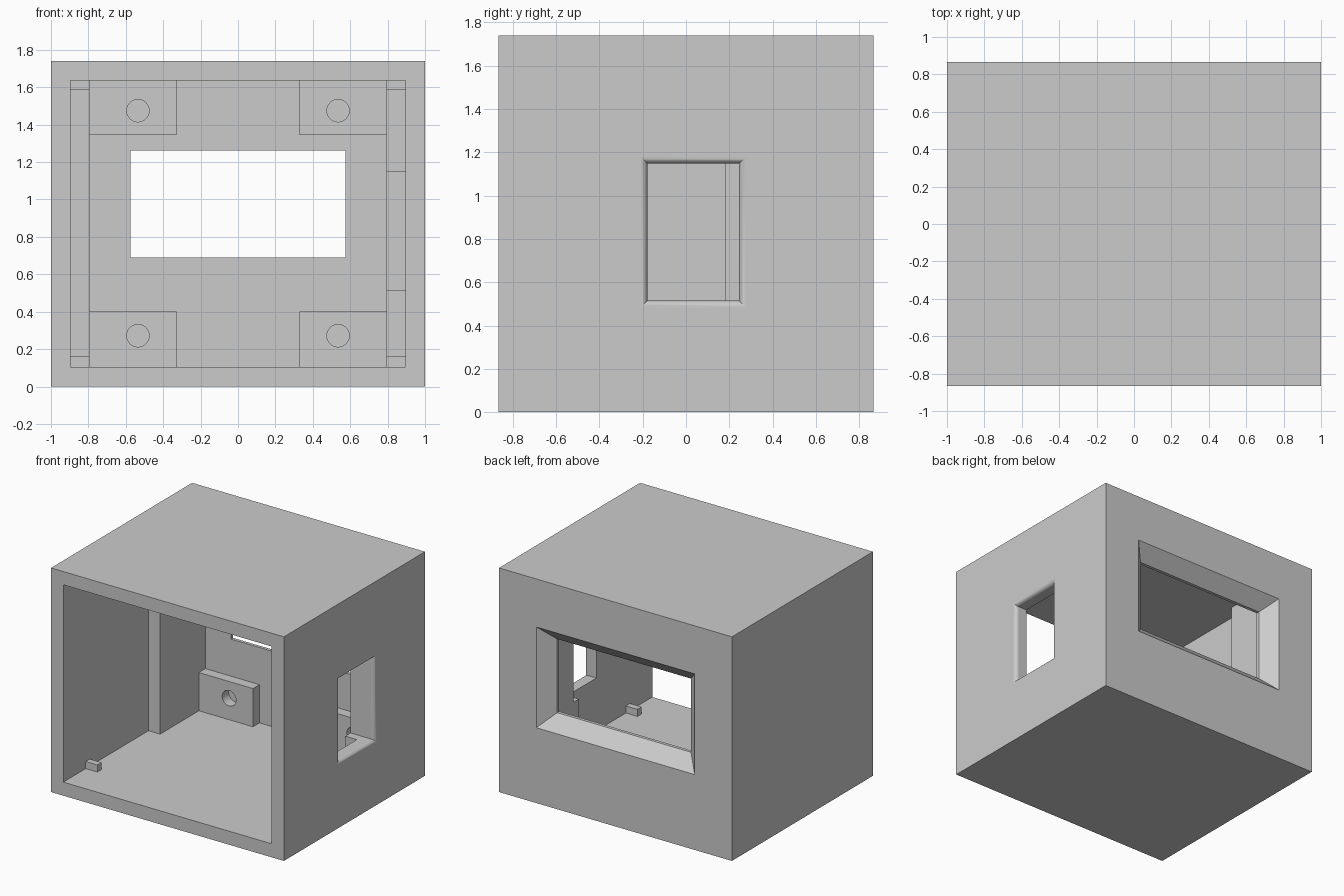
import bpy, bmesh, math
from mathutils import Matrix

if "Cube" in bpy.data.objects:
    bpy.data.objects.remove(bpy.data.objects["Cube"])

grey = bpy.data.materials.new("plain_grey")
grey.use_nodes = True
grey.diffuse_color = (0.6, 0.6, 0.6, 1)
grey.node_tree.nodes["Principled BSDF"].inputs["Base Color"].default_value = (0.6, 0.6, 0.6, 1)

HALF_Y, TOP = 0.865, 1.74
FLOOR, CEILING = 0.105, 1.637      # inside heights
WIDE, NARROW = 0.895, 0.795        # inside half widths, front and rear
STEP_Y, BACK_Y = 0.18, 0.735       # where the walls thicken, inner back wall


def make_object(name, bm):
    bmesh.ops.recalc_face_normals(bm, faces=bm.faces)
    mesh = bpy.data.meshes.new(name)
    bm.to_mesh(mesh)
    bm.free()
    mesh.materials.append(grey)
    obj = bpy.data.objects.new(name, mesh)
    bpy.context.collection.objects.link(obj)
    return obj


def box(name, x0, x1, y0, y1, z0, z1):
    bm = bmesh.new()
    bmesh.ops.create_cube(bm, size=1)
    for v in bm.verts:
        v.co.x = x1 if v.co.x > 0 else x0
        v.co.y = y1 if v.co.y > 0 else y0
        v.co.z = z1 if v.co.z > 0 else z0
    return make_object(name, bm)


def window_cutter(name, axis, a0, a1, z0, z1, profile):
    """Rectangular tunnel along an axis; profile lists (depth, widening)."""
    bm = bmesh.new()
    rings = []
    for depth, grow in profile:
        ring = []
        for a, z in ((a0 - grow, z0 - grow), (a1 + grow, z0 - grow),
                     (a1 + grow, z1 + grow), (a0 - grow, z1 + grow)):
            ring.append(bm.verts.new((depth, a, z) if axis == "x" else (a, depth, z)))
        rings.append(ring)
    for r, s in zip(rings, rings[1:]):
        for i in range(4):
            j = (i + 1) % 4
            bm.faces.new((r[i], r[j], s[j], s[i]))
    bm.faces.new(rings[0])
    bm.faces.new(rings[-1])
    return make_object(name, bm)


def cylinder_y(name, x, y, z, radius, length):
    bm = bmesh.new()
    bmesh.ops.create_cone(bm, cap_ends=True, segments=32, radius1=radius,
                          radius2=radius, depth=length)
    bmesh.ops.rotate(bm, verts=bm.verts, matrix=Matrix.Rotation(math.pi / 2, 3, "X"))
    bmesh.ops.translate(bm, verts=bm.verts, vec=(x, y, z))
    return make_object(name, bm)


def cut(obj, cutters):
    for c in cutters:
        c.hide_render = True
        mod = obj.modifiers.new("cut", "BOOLEAN")
        mod.operation = "DIFFERENCE"
        mod.solver = "EXACT"
        mod.object = c
    graph = bpy.context.evaluated_depsgraph_get()
    graph.update()
    mesh = bpy.data.meshes.new_from_object(obj.evaluated_get(graph))
    obj.modifiers.clear()
    obj.data = mesh
    for c in cutters:
        bpy.data.objects.remove(c)


def smooth(obj):
    bpy.ops.object.select_all(action="DESELECT")
    obj.select_set(True)
    bpy.context.view_layer.objects.active = obj
    bpy.ops.object.shade_smooth_by_angle(angle=math.radians(30))
    mod = obj.modifiers.new("flat_large_faces", "WEIGHTED_NORMAL")
    mod.keep_sharp = True


# Housing: open-fronted box with side walls that thicken towards the back
housing = box("housing", -1, 1, -HALF_Y, HALF_Y, 0, TOP)
cavity = [
    box("front_cavity", -WIDE, WIDE, -1, STEP_Y, FLOOR, CEILING),
    box("rear_cavity", -NARROW, NARROW, -0.5, BACK_Y, FLOOR, CEILING),
]

# Side window with a rounded outer edge
r, n = 0.032, 8
arc = [math.pi / 2 * i / n for i in range(n + 1)]
rounded = [(0.7, 0)] + [(1 - r + r * math.sin(a), r * (1 - math.cos(a))) for a in arc]
rounded.append((1.1, r))
side_window = window_cutter("side_window", "x", -0.178, 0.245, 0.515, 1.148, rounded)

# Back window with a wide outer chamfer
c = 0.105
chamfer = [(0.6, 0), (HALF_Y - c, 0), (HALF_Y, c), (1, c)]
back_window = window_cutter("back_window", "y", -0.575, 0.575, 0.69, 1.262, chamfer)

cut(housing, cavity + [side_window, back_window])
smooth(housing)

# Mounting blocks with screw holes, and small stop tabs, in the four corners
for side, sx in (("left", 1), ("right", -1)):
    for level in ("lower", "upper"):
        low = level == "lower"
        x0, x1 = sorted((sx * 0.33, sx * NARROW))
        z0, z1 = (FLOOR, 0.402) if low else (1.345, CEILING)
        block = box(f"{level}_{side}_mounting_block", x0, x1, 0.655, BACK_Y, z0, z1)
        hole = cylinder_y("screw_hole", sx * 0.535, 0.69, 0.272 if low else 1.475, 0.06, 0.2)
        cut(block, [hole])
        smooth(block)

        x0, x1 = sorted((sx * NARROW, sx * WIDE))
        z0, z1 = (FLOOR, 0.16) if low else (1.587, CEILING)
        box(f"{level}_{side}_stop_tab", x0, x1, -0.59, -0.54, z0, z1)
